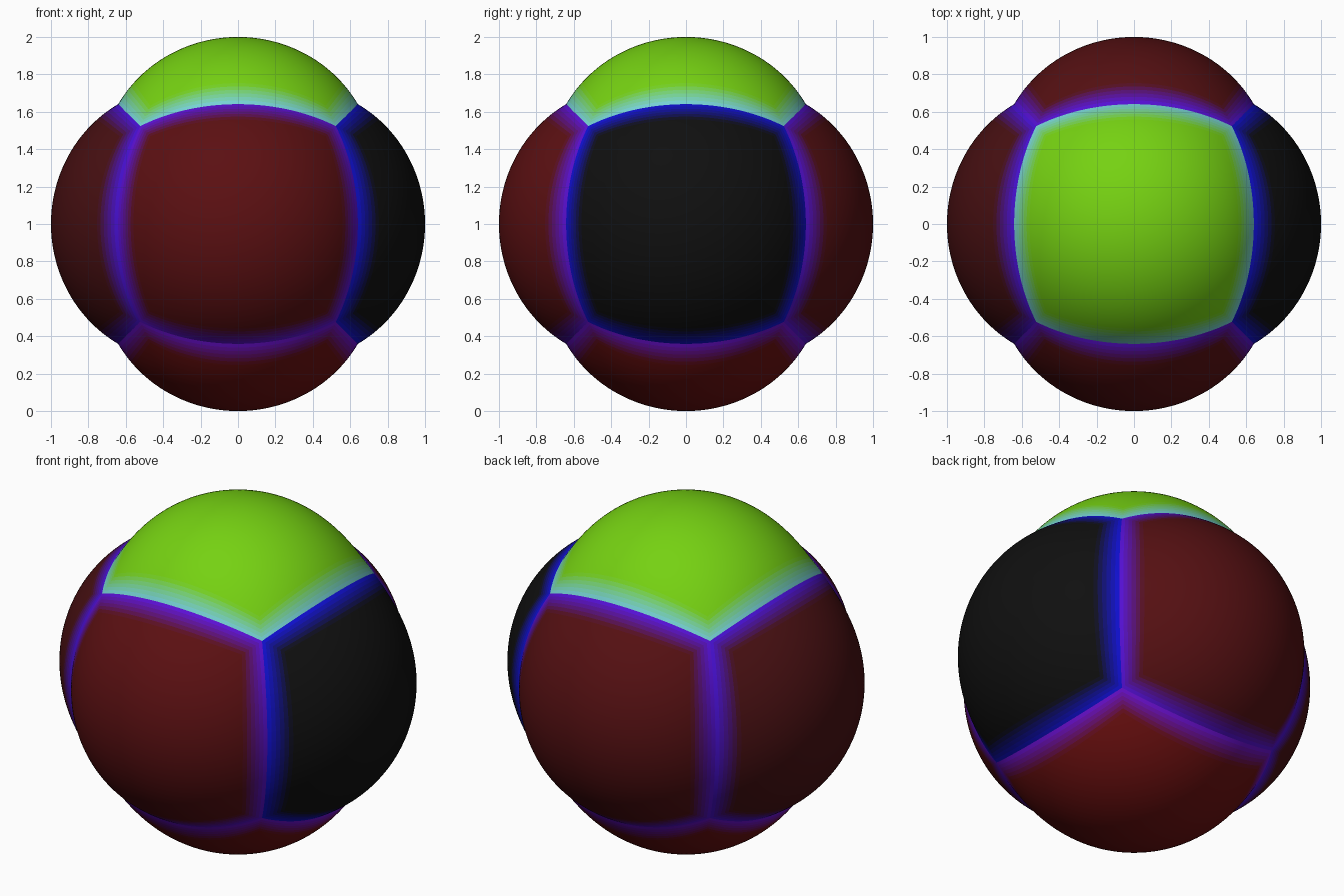
import bpy, bmesh, math
from mathutils import Vector

if "Cube" in bpy.data.objects:
    bpy.data.objects.remove(bpy.data.objects["Cube"])

N = 64            # grid cells per panel side
EDGE_R = 0.906    # radius along the creases
BULGE = 0.094     # extra radius at each panel centre
BAND = 0.17       # width of the blue glow beside the creases

# panel name: (outward axis, base colour)
PANELS = {
    "front_panel": ((0, -1, 0), (0.105, 0.005, 0.006)),
    "back_panel": ((0, 1, 0), (0.090, 0.005, 0.006)),
    "left_panel": ((-1, 0, 0), (0.065, 0.005, 0.006)),
    "right_panel": ((1, 0, 0), (0.005, 0.005, 0.005)),
    "top_panel": ((0, 0, 1), (0.180, 0.640, 0.006)),
    "bottom_panel": ((0, 0, -1), (0.150, 0.005, 0.005)),
}


def make_panel(name, axis, colour):
    """One bulging sixth of a ball, bounded by great-circle creases."""
    n = Vector(axis)
    a = Vector((n.y, n.z, n.x))
    b = n.cross(a)
    bm = bmesh.new()
    grid = []
    for i in range(N + 1):
        u = 2 * i / N - 1
        row = []
        for j in range(N + 1):
            v = 2 * j / N - 1
            d = (n + a * math.tan(u * math.pi / 4) + b * math.tan(v * math.pi / 4)).normalized()
            r = EDGE_R + BULGE * (1 - u * u) * (1 - v * v)
            row.append(bm.verts.new(d * r + Vector((0, 0, 1))))
        grid.append(row)

    # blue glow: one material per ring of cells near the crease
    rings = math.ceil(BAND * N / 2)
    for i in range(N):
        for j in range(N):
            f = bm.faces.new((grid[i][j], grid[i + 1][j], grid[i + 1][j + 1], grid[i][j + 1]))
            f.smooth = True
            f.material_index = min(i, j, N - 1 - i, N - 1 - j, rings)
    me = bpy.data.meshes.new(name)
    bm.to_mesh(me)
    bm.free()
    for k in range(rings + 1):
        w = max(0, 1 - (k + 0.5) / rings) if k < rings else 0
        mat = bpy.data.materials.new(f"{name}_{k}")
        mat.diffuse_color = (colour[0], colour[1], colour[2] + 0.75 * w ** 1.7, 1)
        mat.use_nodes = True
        mat.node_tree.nodes["Principled BSDF"].inputs["Base Color"].default_value = mat.diffuse_color
        me.materials.append(mat)
    ob = bpy.data.objects.new(name, me)
    bpy.context.collection.objects.link(ob)


for panel, (axis, colour) in PANELS.items():
    make_panel(panel, axis, colour)
